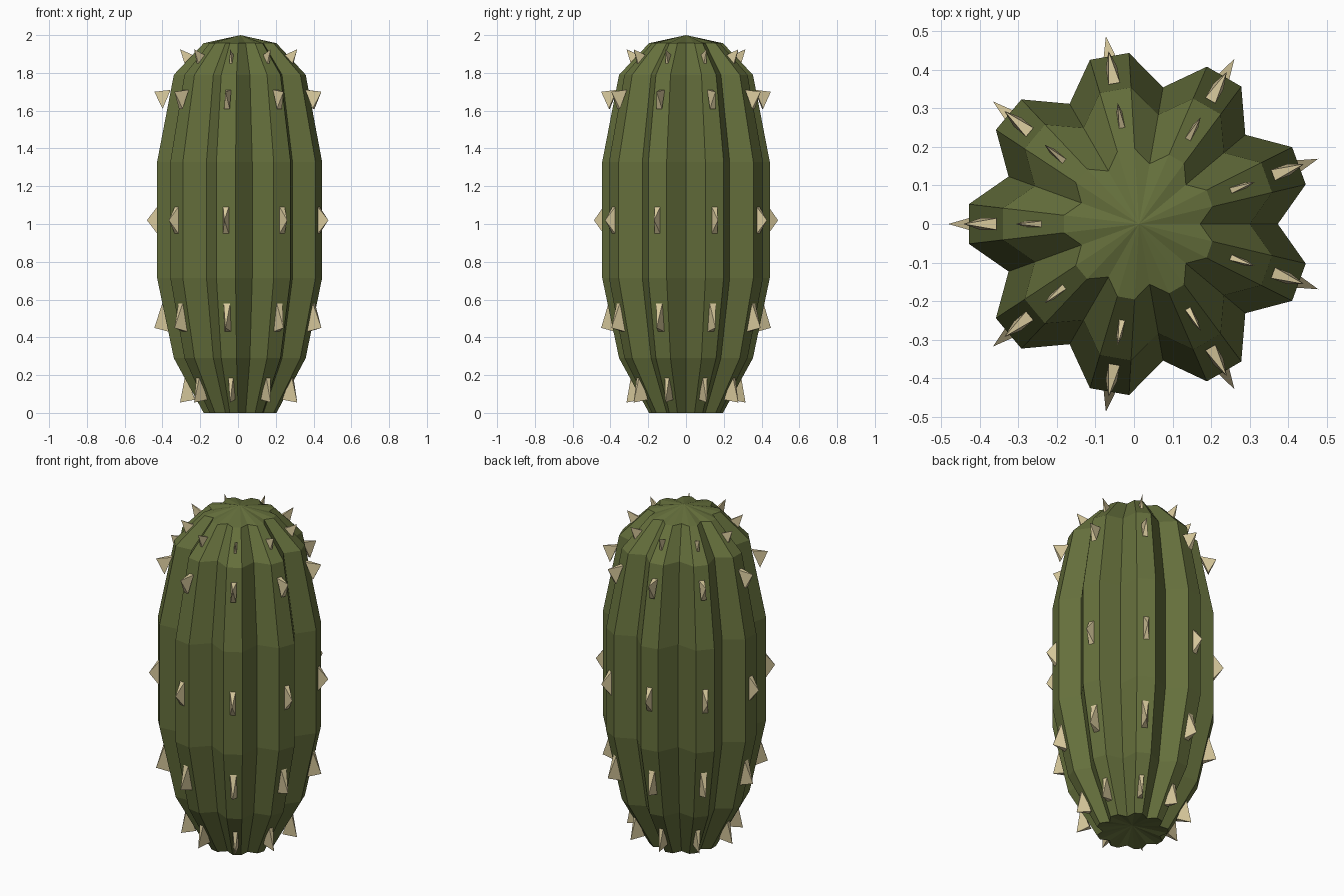
import bpy, bmesh
from math import sin, cos, radians

if "Cube" in bpy.data.objects:
    bpy.data.objects.remove(bpy.data.objects["Cube"])

CX = 0.013      # nine ribs are uneven about x, so the axis sits slightly off centre
RIBS = 9


def polar(r, deg, z, side=0.0):
    a = radians(deg)
    return (CX + r * cos(a) - side * sin(a), r * sin(a) + side * cos(a), z)


def finish(bm, name, colour):
    bmesh.ops.recalc_face_normals(bm, faces=bm.faces)
    me = bpy.data.meshes.new(name)
    bm.to_mesh(me)
    bm.free()
    mat = bpy.data.materials.new(name + "_colour")
    mat.diffuse_color = colour
    mat.use_nodes = True
    mat.node_tree.nodes["Principled BSDF"].inputs["Base Color"].default_value = mat.diffuse_color
    me.materials.append(mat)
    ob = bpy.data.objects.new(name, me)
    bpy.context.collection.objects.link(ob)
    return ob


# Ribbed body: stacked star-shaped rings closed with a pole at each end
PROFILE = [(0.196, 0.0), (0.355, 0.29), (0.4445, 0.715),
           (0.4445, 1.328), (0.355, 1.79), (0.196, 1.957)]
bm = bmesh.new()
rings = []
for r, z in PROFILE:
    ring = []
    for k in range(RIBS):
        mid = 20 + 40 * k
        for rr, a in ((r, mid - 6.65), (r, mid + 6.65), (r * 0.81, mid + 20)):
            ring.append(bm.verts.new(polar(rr, a, z)))
    rings.append(ring)
n = len(rings[0])
for lo, hi in zip(rings, rings[1:]):
    for i in range(n):
        j = (i + 1) % n
        bm.faces.new((lo[i], lo[j], hi[j], hi[i]))
for ring, z in ((rings[0], 0.035), (rings[-1], 2.0)):
    pole = bm.verts.new((CX, 0, z))
    for i in range(n):
        bm.faces.new((ring[i], ring[(i + 1) % n], pole))
finish(bm, "cactus_body", (0.13, 0.16, 0.045, 1))

# Spines: one flat pyramid per rib and level
# (base low r,z), (base high r,z), (tip r,z), width
SPINES = [
    ((0.240, 0.07), (0.292, 0.20), (0.320, 0.055), 0.028),
    ((0.380, 0.43), (0.414, 0.58), (0.456, 0.450), 0.035),
    ((0.434, 0.94), (0.434, 1.10), (0.495, 1.02), 0.035),
    ((0.412, 1.61), (0.370, 1.71), (0.456, 1.70), 0.030),
    ((0.291, 1.835), (0.246, 1.892), (0.320, 1.925), 0.017),
]
bm = bmesh.new()
for k in range(RIBS):
    a = 20 + 40 * k
    for lo, hi, tip, w in SPINES:
        base = [bm.verts.new(polar(r, a, z, s * w / 2))
                for (r, z), s in ((lo, -1), (lo, 1), (hi, 1), (hi, -1))]
        apex = bm.verts.new(polar(tip[0], a, tip[1]))
        bm.faces.new(base)
        for i in range(4):
            bm.faces.new((base[i], base[(i + 1) % 4], apex))
finish(bm, "cactus_spines", (0.68, 0.58, 0.33, 1))
